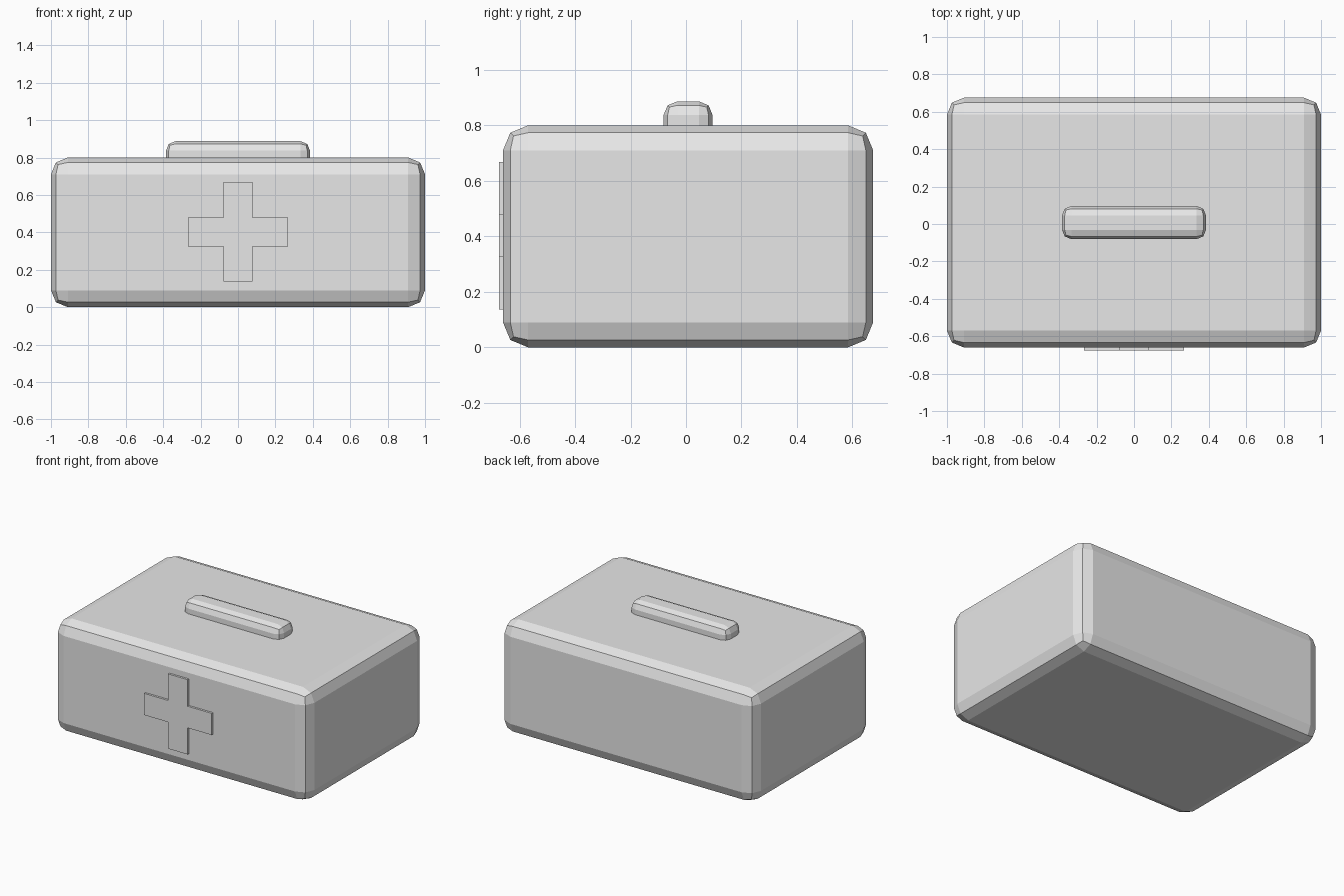
import bpy
import bmesh
from mathutils import Vector

default_cube = bpy.data.objects.get("Cube")
if default_cube:
    bpy.data.objects.remove(default_cube, do_unlink=True)

# Single plain finish
GREY = (0.8, 0.8, 0.8, 1)
grey = bpy.data.materials.new("light_grey")
grey.use_nodes = True
grey.diffuse_color = GREY
grey.node_tree.nodes["Principled BSDF"].inputs["Base Color"].default_value = GREY


def add_object(name, bm):
    bmesh.ops.recalc_face_normals(bm, faces=bm.faces)
    mesh = bpy.data.meshes.new(name)
    bm.to_mesh(mesh)
    bm.free()
    mesh.materials.append(grey)
    obj = bpy.data.objects.new(name, mesh)
    bpy.context.collection.objects.link(obj)
    return obj


def rounded_box(name, low, high, bevel):
    """Box between two corners with two-step bevelled edges."""
    low, high = Vector(low), Vector(high)
    bm = bmesh.new()
    bmesh.ops.create_cube(bm, size=1)
    bmesh.ops.scale(bm, vec=high - low, verts=bm.verts)
    bmesh.ops.translate(bm, vec=(low + high) / 2, verts=bm.verts)
    obj = add_object(name, bm)
    mod = obj.modifiers.new("edge_bevel", 'BEVEL')
    mod.width = bevel
    mod.segments = 2
    return obj


# Case and the grip on its lid
rounded_box("case_body", (-1, -0.66, 0), (1, 0.675, 0.8), 0.09)
rounded_box("lid_handle", (-0.385, -0.081, 0.71), (0.385, 0.096, 0.887), 0.05)

# Raised cross on the front, one arm outline turned four ways
ARM, REACH, HEIGHT = 0.077, 0.266, 0.402
FRONT, BACK = -0.675, -0.65
outline = []
x_dir, z_dir = Vector((1, 0)), Vector((0, 1))
for turn in range(4):
    for across, along in ((ARM, ARM), (ARM, REACH), (-ARM, REACH)):
        outline.append(x_dir * across + z_dir * along)
    x_dir, z_dir = z_dir, -x_dir

bm = bmesh.new()
face = bm.faces.new([bm.verts.new((p.x, FRONT, p.y + HEIGHT)) for p in outline])
ext = bmesh.ops.extrude_face_region(bm, geom=[face], use_keep_orig=True)
moved = [g for g in ext["geom"] if isinstance(g, bmesh.types.BMVert)]
bmesh.ops.translate(bm, vec=(0, BACK - FRONT, 0), verts=moved)
add_object("front_cross", bm)
